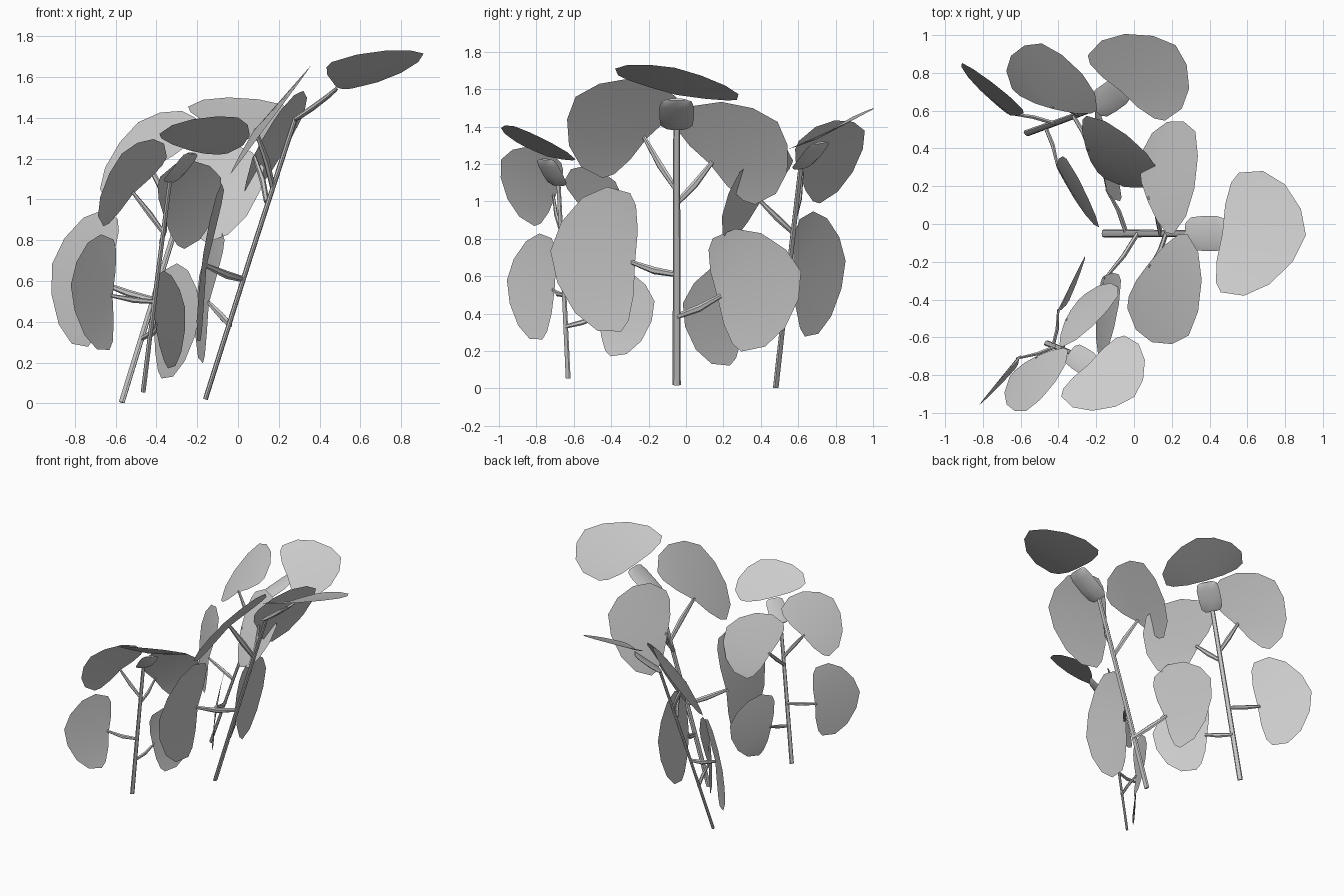
import bpy, math
from mathutils import Vector as V, Matrix

if "Cube" in bpy.data.objects:
    bpy.data.objects.remove(bpy.data.objects["Cube"])


def add_mesh(name, verts, faces, M):
    if M.determinant() < 0:  # keep normals outward on the mirrored plant
        faces = [f[::-1] for f in faces]
    me = bpy.data.meshes.new(name)
    me.from_pydata([M @ v for v in verts], [], faces)
    me.update()
    ob = bpy.data.objects.new(name, me)
    bpy.context.collection.objects.link(ob)
    ob.select_set(True)
    bpy.context.view_layer.objects.active = ob


def tube(name, pts, radii, side, M, n=8):
    """Loft of elliptical rings; radii are (across side axis, thickness)."""
    verts, faces = [], []
    for i, p in enumerate(pts):
        d = (pts[min(i + 1, len(pts) - 1)] - pts[max(i - 1, 0)]).normalized()
        s = (side - d * side.dot(d)).normalized()
        t = d.cross(s)
        for k in range(n):
            a = 2 * math.pi * k / n
            verts.append(p + s * math.cos(a) * radii[i][0] + t * math.sin(a) * radii[i][1])
    for i in range(len(pts) - 1):
        for k in range(n):
            a, b = i * n + k, i * n + (k + 1) % n
            faces.append((a, b, b + n, a + n))
    faces += [tuple(range(n))[::-1], tuple(range(len(verts) - n, len(verts)))]
    add_mesh(name, verts, faces, M)


# Half outline of a leaf: along the vein, across, fold
OUTLINE = [(-.05, .45, .5), (-.01, .8, .9), (.07, .96, 1), (.36, 1.0, .7),
           (.65, .8, .35), (.89, .42, .1)]


def leaf(name, base, tip, half, M, fold=.03):
    u = tip - base
    n = u.cross(half).normalized()
    if n.dot(V((-1, 0, .6))) < 0:
        n = -n
    left = [base + u * a + half * b - n * f * fold for a, b, f in OUTLINE]
    right = [base + u * a - half * b - n * f * fold for a, b, f in OUTLINE]
    verts = [base - u * .04] + left + [tip] + right[::-1]
    flip = 1 if u.cross(half).dot(n) < 0 else -1
    faces = [(0, i, i + 1)[::flip] for i in range(1, len(verts) - 1)]
    add_mesh(name, verts, faces, M)


def frame(base, top, tip, scale, mirror=1):
    z = (top - base).normalized()
    y = z.cross(tip - base).normalized()
    R = Matrix((y.cross(z), y, z)).transposed().to_4x4()
    return Matrix.Translation(base) @ R @ Matrix.Diagonal((scale, scale * mirror, scale, 1))


# Side leaves: stalk root, leaf base, leaf tip, half-width vector
LEAVES = {
    "upper_left": ((.17, -.05, 1.06), (.085, -.225, 1.345), (.29, -.59, 1.56), (.165, .205, .225)),
    "upper_right": ((.14, -.05, .99), (.08, .14, 1.21), (.325, .49, 1.425), (.09, -.22, .235)),
    "lower_left": ((.02, -.05, .61), (-.155, -.29, .675), (-.17, -.725, .735), (.06, .025, .385)),
    "lower_right": ((-.04, -.05, .385), (-.145, .185, .495), (-.19, .615, .625), (.055, -.08, .315)),
}

# Three plants: stem base, stem top, end-leaf tip, scale, mirror
PLANTS = [
    ((-.16, -.05, .02), (.27, -.05, 1.38), (.91, -.06, 1.715), 1, 1),
    ((-.57, .48, .005), (-.21, .61, 1.175), (.21, .94, 1.45), .86, -1),
    ((-.465, -.63, .055), (-.335, -.68, 1.105), (.005, -.92, 1.375), .725, 1),
]

Y = V((0, 1, 0))
b0, t0, p0 = PLANTS[0][:3]
F0 = frame(V(b0), V(t0), V(p0), 1)
for i, (b, t, p, s, m) in enumerate(PLANTS, 1):
    M = frame(V(b), V(t), V(p), s, m) @ F0.inverted()
    # Stem
    tube(f"stem_{i}", [V(b0), V((.055, -.05, .70)), V((.28, -.05, 1.395))],
         [(.022, .012), (.02, .012), (.018, .012)], Y, M)
    # Wide flat end stalk and end leaf
    tube(f"end_stalk_{i}",
         [V((x, -.05, z)) for x, z in ((.275, 1.39), (.30, 1.405), (.36, 1.445), (.44, 1.505), (.475, 1.535), (.485, 1.545))],
         [(.06, .01), (.085, .013), (.092, .014), (.092, .012), (.08, .01), (.05, .008)], Y, M)
    leaf(f"end_leaf_{i}", V((.485, -.05, 1.575)), V(p0), V((.05, .33, -.068)), M, -.025)
    # Side stalks and leaves
    for key, q in LEAVES.items():
        root, base, tip, half = map(V, q)
        mid = root.lerp(base, .5) + V((.012, 0, -.012))
        tube(f"{key}_stalk_{i}", [root, mid, base],
             [(.015, .013), (.02, .013), (.012, .008)], half.normalized(), M, 6)
        leaf(f"{key}_leaf_{i}", base, tip, half, M)

bpy.ops.object.shade_smooth_by_angle(angle=math.radians(30))
